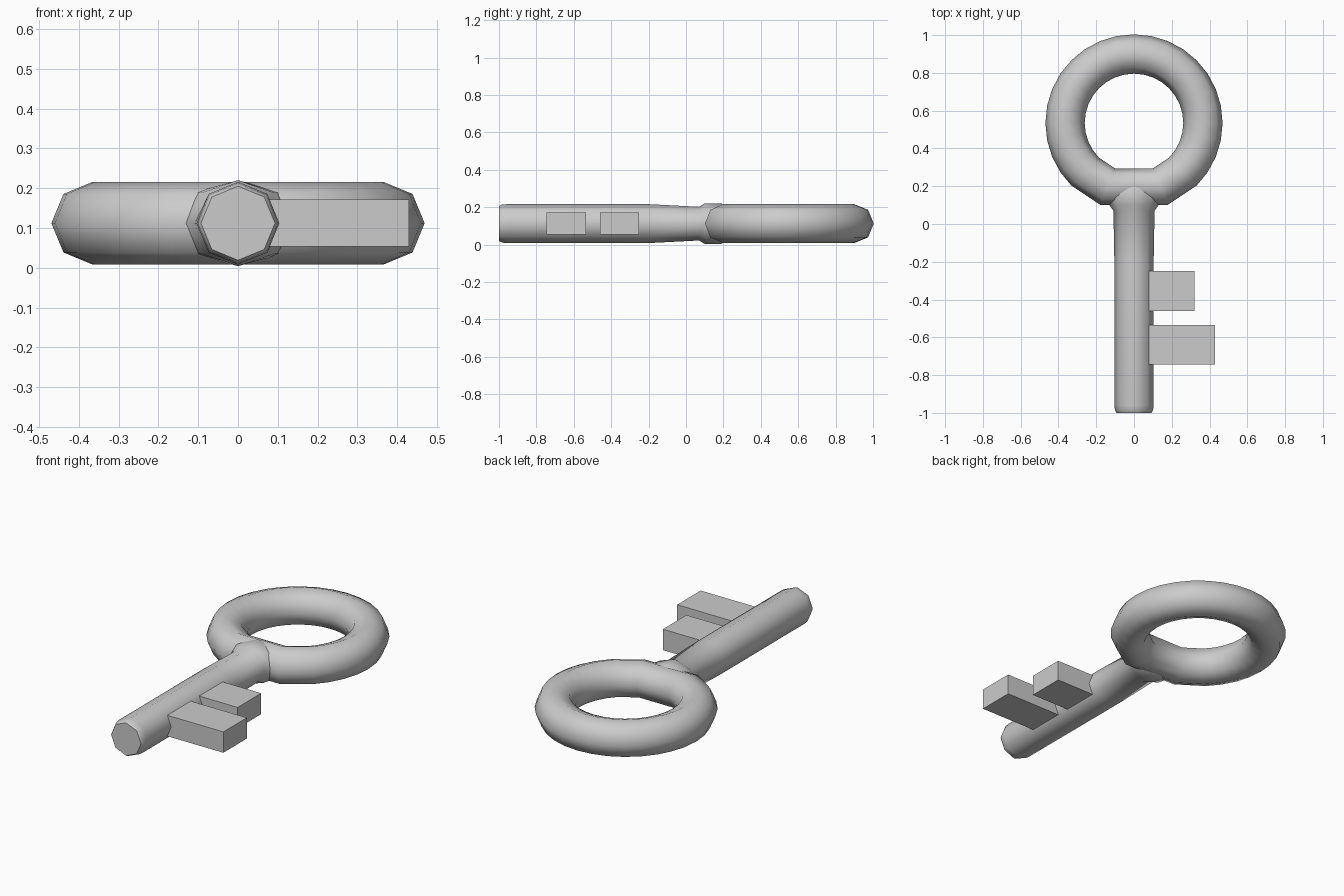
import bpy, bmesh, math
from mathutils import Vector

if "Cube" in bpy.data.objects:
    bpy.data.objects.remove(bpy.data.objects["Cube"], do_unlink=True)

metal = bpy.data.materials.new("grey metal")
metal.use_nodes = True
GREY = (0.6, 0.6, 0.6, 1)
metal.diffuse_color = GREY
metal.node_tree.nodes["Principled BSDF"].inputs["Base Color"].default_value = GREY

MID = 0.112      # height of the key's centre plane
TUBE = 0.104     # tube radius
SIDES = 8


def finish(name, bm, smooth=True):
    bmesh.ops.recalc_face_normals(bm, faces=bm.faces)
    mesh = bpy.data.meshes.new(name)
    bm.to_mesh(mesh)
    bm.free()
    mesh.materials.append(metal)
    ob = bpy.data.objects.new(name, mesh)
    bpy.context.collection.objects.link(ob)
    if smooth:
        bpy.ops.object.select_all(action='DESELECT')
        ob.select_set(True)
        bpy.context.view_layer.objects.active = ob
        bpy.ops.object.shade_smooth_by_angle(angle=math.radians(60))
    return ob


def loft(name, sections, closed):
    """Skin octagons given as (centre, sideways direction, half width, half height)."""
    bm = bmesh.new()
    loops = []
    for centre, side, wide, high in sections:
        loop = []
        for k in range(SIDES):
            a = math.tau * k / SIDES
            offset = side * wide * math.cos(a) + Vector((0, 0, high * math.sin(a)))
            loop.append(bm.verts.new(centre + offset))
        loops.append(loop)
    pairs = list(zip(loops, loops[1:]))
    if closed:
        pairs.append((loops[-1], loops[0]))
    else:
        bm.faces.new(loops[0])
        bm.faces.new(loops[-1])
    for a, b in pairs:
        for k in range(SIDES):
            n = (k + 1) % SIDES
            bm.faces.new((a[k], a[n], b[n], b[k]))
    return finish(name, bm)


# Ring handle, with longer segments around the neck
ring = []
for i in range(32):
    from_bottom = min(i, 32 - i)
    if from_bottom in (0, 1, 3):
        continue
    a = math.tau * i / 32 - math.pi / 2
    out = Vector((math.cos(a), math.sin(a), 0))
    ring.append((Vector((0, 0.535, MID)) + out * 0.365, out, TUBE, TUBE))
loft("ring_handle", ring, True)

# Shaft with a rounded tip and a neck that swells into the ring: y, half width, half height
profile = [(-1, 0.093, 0.093), (-0.985, 0.101, 0.101), (-0.96, TUBE, TUBE),
           (-0.2, TUBE, TUBE), (0.07, 0.109, 0.09), (0.1, 0.13, 0.108),
           (0.19, 0.16, 0.108), (0.27, 0.1, 0.05)]
loft("shaft", [(Vector((0, y, MID)), Vector((1, 0, 0)), w, h) for y, w, h in profile], False)

# Two rectangular teeth
for name, y, tip in (("short_tooth", -0.355, 0.32), ("long_tooth", -0.64, 0.43)):
    bm = bmesh.new()
    bmesh.ops.create_cube(bm, size=1)
    root = 0.06
    bmesh.ops.scale(bm, vec=(tip - root, 0.21, 0.118), verts=bm.verts)
    bmesh.ops.translate(bm, vec=((tip + root) / 2, y, MID), verts=bm.verts)
    finish(name, bm, smooth=False)
